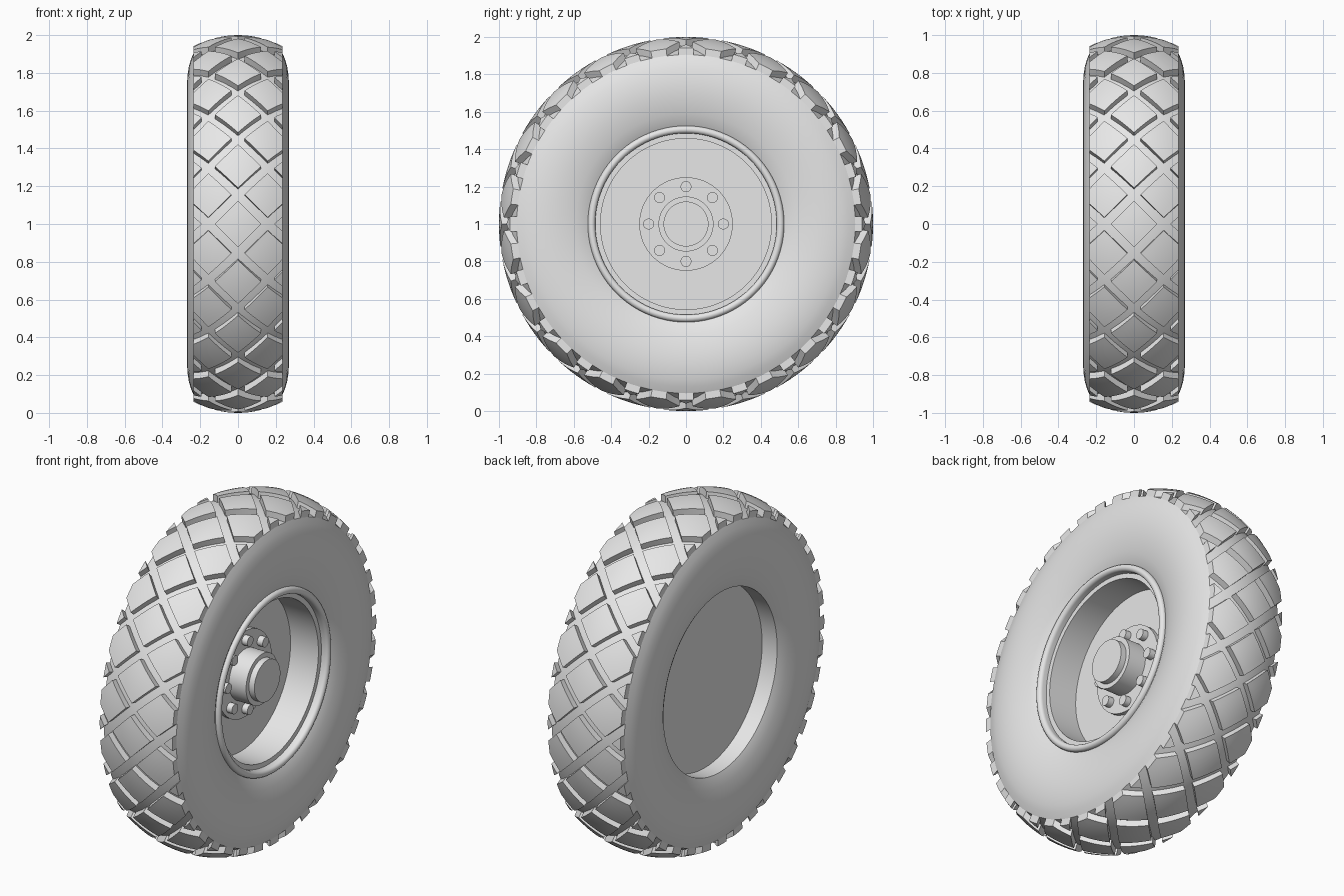
import bpy, bmesh, math
from mathutils import Matrix, Vector

cube = bpy.data.objects.get("Cube")
if cube:
    bpy.data.objects.remove(cube, do_unlink=True)

# Single grey material
grey = bpy.data.materials.new("plain_grey")
grey.use_nodes = True
COLOUR = (0.8, 0.8, 0.8, 1)
grey.diffuse_color = COLOUR
grey.node_tree.nodes["Principled BSDF"].inputs["Base Color"].default_value = COLOUR

CENTRE = Vector((0, 0, 1))
HALF_TREAD = 0.235
BLOCKS = 20


def finish(name, bm):
    """Turn a bmesh into a named, smooth shaded object at the axle."""
    bmesh.ops.remove_doubles(bm, verts=bm.verts[:], dist=1e-5)
    bmesh.ops.recalc_face_normals(bm, faces=bm.faces[:])
    mesh = bpy.data.meshes.new(name)
    bm.to_mesh(mesh)
    bm.free()
    mesh.materials.append(grey)
    obj = bpy.data.objects.new(name, mesh)
    obj.location = CENTRE
    bpy.context.collection.objects.link(obj)
    bpy.ops.object.select_all(action="DESELECT")
    obj.select_set(True)
    bpy.context.view_layer.objects.active = obj
    bpy.ops.object.shade_smooth_by_angle(angle=math.radians(30))
    return obj


def revolve(name, profile, steps=96, closed=False, offset=(0, 0, 0)):
    """Spin (x, radius) points around the x axis."""
    bm = bmesh.new()
    verts = [bm.verts.new((x, 0, r)) for x, r in profile]
    edges = [bm.edges.new(pair) for pair in zip(verts, verts[1:])]
    if closed:
        edges.append(bm.edges.new((verts[-1], verts[0])))
    bmesh.ops.spin(bm, geom=verts + edges, cent=(0, 0, 0), axis=(1, 0, 0),
                   angle=math.tau, steps=steps, use_merge=True)
    bmesh.ops.translate(bm, verts=bm.verts[:], vec=offset)
    return finish(name, bm)


def crown(x, top):
    """Radius of the rounded tread at x, given its radius in the middle."""
    return top - 0.058 * (x / HALF_TREAD) ** 2


# Tyre: rounded tread floor, sharp shoulder, bulging sidewall, straight bore
floor = [(HALF_TREAD * i / 6, crown(HALF_TREAD * i / 6, 0.963)) for i in range(7)]
wall = [(0.25, 0.87), (0.26, 0.835), (0.267, 0.79), (0.27, 0.74), (0.267, 0.69),
        (0.26, 0.64), (0.248, 0.59), (0.235, 0.55), (0.222, 0.525)]
half = floor + wall
revolve("tyre", [(-x, r) for x, r in half[:0:-1]] + half, closed=True)

# Tread blocks: diamonds wrapped round the tyre and trimmed at the shoulder
pitch = math.pi / BLOCKS
GAP = 0.035
tread = bmesh.new()
for row in range(-2, 3):
    bm = bmesh.new()
    bmesh.ops.create_grid(bm, x_segments=6, y_segments=6, size=(pitch - GAP) / math.sqrt(2))
    bmesh.ops.rotate(bm, verts=bm.verts[:], cent=(0, 0, 0), matrix=Matrix.Rotation(math.pi / 4, 3, "Z"))
    bmesh.ops.translate(bm, verts=bm.verts[:], vec=(row * pitch, 0, 0))
    for side in (-1, 1):
        bmesh.ops.bisect_plane(bm, geom=bm.verts[:] + bm.edges[:] + bm.faces[:],
                               plane_co=(side * HALF_TREAD, 0, 0), plane_no=(side, 0, 0),
                               clear_outer=True)
    base = bm.verts[:]
    lifted = bmesh.ops.extrude_face_region(bm, geom=bm.faces[:], use_keep_orig=True)["geom"]
    tops = {v for v in lifted if isinstance(v, bmesh.types.BMVert)}
    for v in bm.verts:
        r = crown(v.co.x, 1.0 if v in tops else 0.95)
        a = v.co.y + (row % 2) * pitch
        v.co = (v.co.x, r * math.sin(a), r * math.cos(a))
    bmesh.ops.recalc_face_normals(bm, faces=bm.faces[:])
    part = bpy.data.meshes.new("block_row")
    bm.to_mesh(part)
    bm.free()
    for i in range(BLOCKS):
        part.transform(Matrix.Rotation(math.tau / BLOCKS, 4, "X"))
        tread.from_mesh(part)
    bpy.data.meshes.remove(part)
finish("tread_blocks", tread)

# Rim: closed back plate, drum, rolled lip, stepped well and wheel disc
lip = [(0.225 + 0.02 * math.sin(a), 0.505 + 0.02 * math.cos(a))
       for a in (math.pi * i / 8 for i in range(9))]
revolve("rim", [(-0.125, 0), (-0.125, 0.526)] + lip
        + [(0.2, 0.485), (0.2, 0.457), (0.02, 0.457), (0.02, 0)])

# Hub: flange, barrel and stepped cap
revolve("hub_flange", [(0.01, 0), (0.01, 0.25), (0.045, 0.25), (0.045, 0)], 64)
revolve("hub_barrel", [(0.03, 0), (0.03, 0.147), (0.155, 0.147), (0.155, 0.12),
                       (0.19, 0.12), (0.19, 0)], 64)

# Wheel bolts
for i in range(8):
    a = math.tau * i / 8
    revolve(f"wheel_bolt_{i + 1}", [(0.035, 0), (0.035, 0.029), (0.08, 0.029), (0.08, 0)],
            24, offset=(0, 0.2 * math.sin(a), 0.2 * math.cos(a)))
